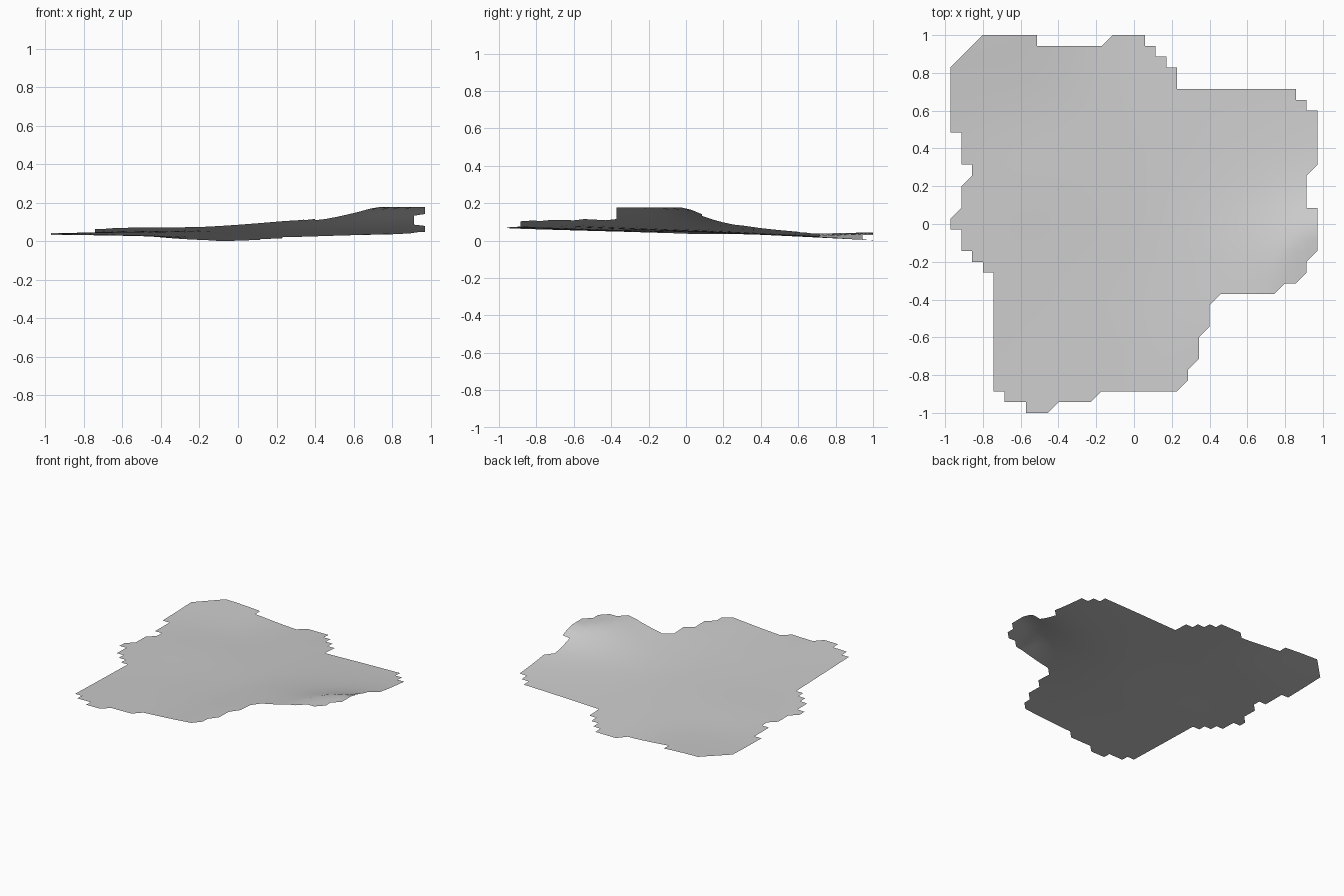
import bpy
import bmesh

if "Cube" in bpy.data.objects:
    bpy.data.objects.remove(bpy.data.objects["Cube"])

STEP = 2 / 35  # terrain cell size

# Ragged border of the terrain patch in cells: (columns from centre, rows from the back)
BORDER = [
    (-14, 0), (-9, 0), (-9, 1), (-3, 1), (-2, 0), (1, 0), (1, 1), (2, 1), (2, 2), (3, 2),
    (3, 3), (4, 3), (4, 5), (15, 5), (15, 6), (16, 6), (16, 7), (17, 7), (17, 12), (16, 13),
    (16, 16), (17, 16), (17, 20), (16, 21), (16, 22), (15, 23), (14, 23), (13, 24), (8, 24),
    (7, 25), (7, 27), (6, 28), (6, 30), (5, 31), (5, 32), (4, 33), (-3, 33), (-4, 34),
    (-7, 34), (-8, 35), (-10, 35), (-10, 34), (-12, 34), (-12, 33), (-13, 33), (-13, 22),
    (-14, 22), (-14, 21), (-15, 21), (-15, 20), (-16, 20), (-16, 18), (-17, 18), (-17, 17),
    (-16, 16), (-16, 14), (-15, 13), (-15, 12), (-16, 12), (-16, 9), (-17, 9), (-17, 3),
]

# Coarse heights, back row first, left to right, every 0.4 units
HEIGHTS = [
    [.048, .036, .004, .006, .020, .030],
    [.035, .028, .022, .025, .037, .048],
    [.033, .040, .040, .045, .070, .105],
    [.042, .046, .052, .068, .130, .255],
    [.055, .056, .066, .090, .155, .260],
    [.060, .070, .076, .105, .135, .200],
]
PLATEAU = 0.178  # flat top of the hill


def spline(row, t):
    """Smooth curve through evenly spaced values, t from 0 to len - 1."""
    n = len(row) - 1
    i = min(int(t), n - 1)
    f = t - i
    b, c = row[i], row[i + 1]
    a = row[i - 1] if i > 0 else 2 * b - c
    d = row[i + 2] if i + 2 <= n else 2 * c - b
    return b + 0.5 * f * (c - a + f * (2 * a - 5 * b + 4 * c - d + f * (3 * (b - c) + d - a)))


def height(x, y):
    column = [spline(row, (x + 1) / 0.4) for row in HEIGHTS]
    return max(0.0, min(PLATEAU, spline(column, (1 - y) / 0.4)))


def inside(px, py):
    hit = False
    for (ax, ay), (bx, by) in zip(BORDER, BORDER[1:] + BORDER[:1]):
        if (ay > py) != (by > py) and px < ax + (py - ay) * (bx - ax) / (by - ay):
            hit = not hit
    return hit


# Terrain sheet: whole cells inside the border, half cells along its diagonals
bm = bmesh.new()
verts = {}


def vert(i, j):
    if (i, j) not in verts:
        x, y = i * STEP, 1 - j * STEP
        verts[i, j] = bm.verts.new((x, y, height(x, y)))
    return verts[i, j]


for i in range(-17, 17):
    for j in range(35):
        corners = [(i, j), (i, j + 1), (i + 1, j + 1), (i + 1, j)]
        # side k runs from corner k to the next corner
        sides = [inside(i + u, j + v) for u, v in ((.1, .53), (.53, .9), (.9, .47), (.47, .1))]
        keep = [c for k, c in enumerate(corners) if sides[k] or sides[k - 1]]
        if len(keep) >= 3:
            bm.faces.new([vert(*c) for c in keep])

mesh = bpy.data.meshes.new("terrain")
bm.to_mesh(mesh)
bm.free()
terrain = bpy.data.objects.new("terrain", mesh)
bpy.context.collection.objects.link(terrain)
mesh.shade_smooth()

grey = bpy.data.materials.new("light grey")
grey.diffuse_color = (0.6, 0.6, 0.6, 1)
grey.use_nodes = True
grey.node_tree.nodes["Principled BSDF"].inputs["Base Color"].default_value = grey.diffuse_color
mesh.materials.append(grey)
